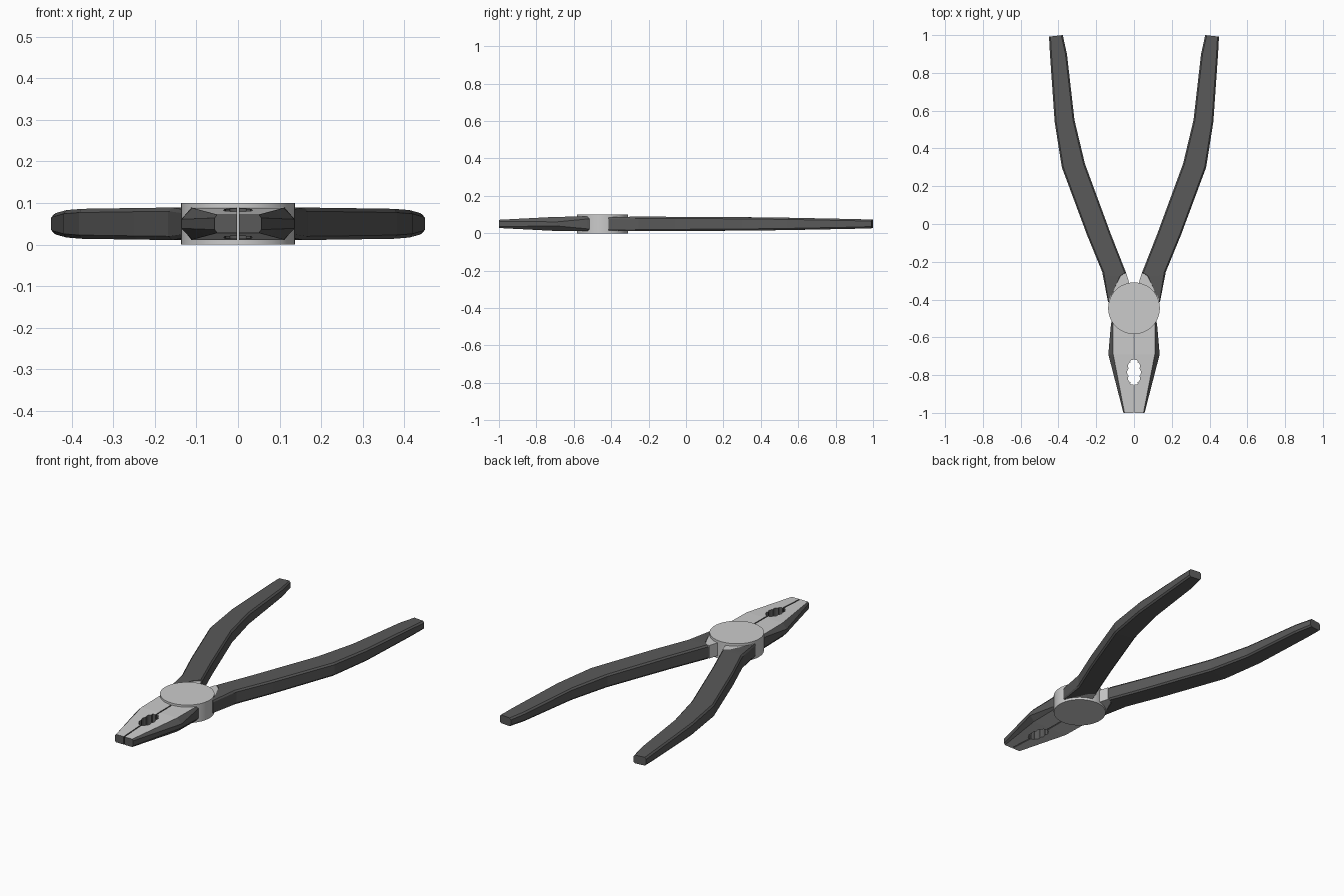
import bpy, bmesh, math

if "Cube" in bpy.data.objects:
    bpy.data.objects.remove(bpy.data.objects["Cube"])

MID = 0.05  # height of the horizontal symmetry plane


def material(name, value):
    m = bpy.data.materials.new(name)
    m.diffuse_color = (value, value, value, 1)
    m.use_nodes = True
    m.node_tree.nodes["Principled BSDF"].inputs["Base Color"].default_value = m.diffuse_color
    return m


steel = material("steel", 0.8)
grip = material("dark_grip", 0.1)


def finish(bm, name, mats):
    bmesh.ops.recalc_face_normals(bm, faces=bm.faces)
    me = bpy.data.meshes.new(name)
    bm.to_mesh(me)
    bm.free()
    ob = bpy.data.objects.new(name, me)
    bpy.context.collection.objects.link(ob)
    for m in mats:
        me.materials.append(m)
    return ob


def loft(name, rings, mats, light=()):
    """Skin a list of closed rings; segments listed in light use slot 1."""
    bm = bmesh.new()
    rows = [[bm.verts.new(p) for p in r] for r in rings]
    n = len(rings[0])
    for a, b in zip(rows, rows[1:]):
        for j in range(n):
            k = (j + 1) % n
            f = bm.faces.new((a[j], a[k], b[k], b[j]))
            f.material_index = 1 if j in light else 0
    bm.faces.new(rows[0])
    bm.faces.new(rows[-1])
    return finish(bm, name, mats)


def interp(table, y):
    for a, b in zip(table, table[1:]):
        if y >= b[0]:
            t = (a[0] - y) / (a[0] - b[0])
            return [p + (q - p) * t for p, q in zip(a[1:], b[1:])]
    return table[-1][1:]


# jaw stations: y, flat width, outer width, half height, outer half height
JAW = [(-0.50, 0.105, 0.115, 0.036, 0.028),
       (-0.53, 0.112, 0.122, 0.039, 0.026),
       (-0.69, 0.110, 0.136, 0.038, 0.011),
       (-1.00, 0.050, 0.056, 0.022, 0.014)]

# scalloped pipe-grip opening along the inner edge of the jaw
GAP = 0.003
edge = [(s[0], GAP) for s in JAW]
STEPS = 40
for i in range(STEPS + 1):
    a = math.pi * i / STEPS
    x = GAP + 0.027 * math.sin(a) + 0.007 * abs(math.sin(5 * a))
    edge.append((-0.785 + 0.066 * math.cos(a), x))
edge.sort(reverse=True)


def jaw(name, side):
    rings = []
    for y, xi in edge:
        flat, out, h, s = interp(JAW, y)
        pts = [(xi, h), (flat, h), (out, s), (out, -s), (flat, -h), (xi, -h)]
        rings.append([(side * x, y, MID + z) for x, z in pts])
    loft(name, rings, [grip, steel], light=(0, 4))


# handle stations: inner x, y, outer x, y, half height
HANDLE = [(0.130, -0.412, 0.137, -0.415, 0.035),
          (0.068, -0.278, 0.165, -0.272, 0.039),
          (0.042, -0.258, 0.168, -0.255, 0.039),
          (0.122, -0.055, 0.250, -0.055, 0.038),
          (0.260, 0.320, 0.382, 0.300, 0.036),
          (0.315, 0.550, 0.420, 0.540, 0.033),
          (0.355, 0.900, 0.445, 0.900, 0.026),
          (0.377, 1.000, 0.450, 0.992, 0.023)]


def handle(name, side):
    rings = []
    for xi, yi, xo, yo, h in HANDLE:
        w = math.hypot(xo - xi, yo - yi)
        c = min(0.008 / w, 0.4)
        s = h - 0.009
        pts = [(0, s), (c, h), (1 - c, h), (1, s),
               (1, -s), (1 - c, -h), (c, -h), (0, -s)]
        rings.append([(side * (xi + (xo - xi) * t), yi + (yo - yi) * t, MID + z)
                      for t, z in pts])
    loft(name, rings, [grip])


# steel neck joining the pivot and the grip
NECK = [(0.015, -0.35), (0.026, -0.31), (0.040, -0.262), (0.072, -0.262),
        (0.134, -0.405), (0.10, -0.43)]


def neck(name, side):
    rings = [[(side * x, y, MID + z) for x, y in NECK] for z in (-0.036, 0.036)]
    loft(name, rings, [steel])


for label, side in (("left", -1), ("right", 1)):
    jaw(label + "_jaw", side)
    handle(label + "_handle", side)
    neck(label + "_neck", side)

# round pivot joint
bpy.ops.mesh.primitive_cylinder_add(vertices=48, radius=0.137, depth=0.1,
                                    location=(0, -0.446, MID))
pivot = bpy.context.object
pivot.name = "pivot_joint"
pivot.data.materials.append(steel)
bpy.ops.object.shade_smooth_by_angle(angle=math.radians(30))
